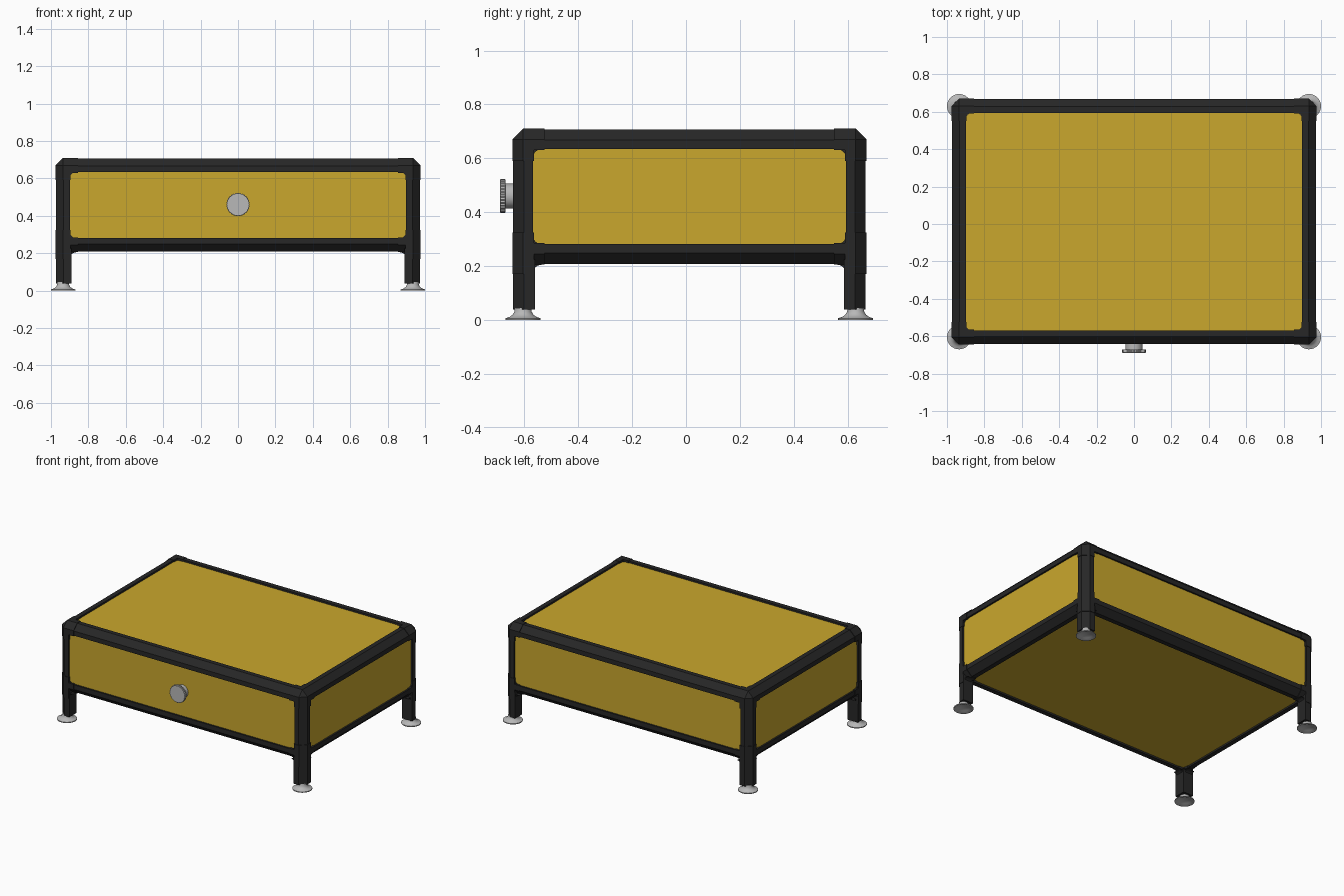
import bpy, bmesh, math
from mathutils import Vector

if "Cube" in bpy.data.objects:
    bpy.data.objects.remove(bpy.data.objects["Cube"])

CENTRE = (0, 0.0125, 0.4575)     # middle of the frame
HALF = (0.975, 0.6575, 0.2525)   # half its size
BAR = 0.076                      # rail thickness
CHAMFER = 0.04
REACH = 0.12                     # connector sleeve length
RECESS = 0.015


def material(name, r, g, b, rough, metal=0.0):
    m = bpy.data.materials.new(name)
    m.use_nodes = True
    m.diffuse_color = (r, g, b, 1)
    node = m.node_tree.nodes["Principled BSDF"]
    node.inputs["Base Color"].default_value = (r, g, b, 1)
    node.inputs["Roughness"].default_value = rough
    node.inputs["Metallic"].default_value = metal
    return m


BLACK = material("black plastic", 0.02, 0.02, 0.02, 0.5)
YELLOW = material("mustard yellow", 0.59, 0.39, 0.026, 0.5)
SILVER = material("silver grey", 0.48, 0.48, 0.48, 0.4)
parts = []


def finish(name, bm, mat):
    bmesh.ops.recalc_face_normals(bm, faces=bm.faces)
    mesh = bpy.data.meshes.new(name)
    bm.to_mesh(mesh)
    bm.free()
    mesh.materials.append(mat)
    ob = bpy.data.objects.new(name, mesh)
    bpy.context.collection.objects.link(ob)
    parts.append(ob)
    return ob


def inward(k, sign, d):
    """Coordinate on axis k, a distance d inside the frame's outer face."""
    return CENTRE[k] + sign * (HALF[k] - d)


def box(name, signs, spans, axes=(), mat=BLACK):
    """Box given by inward distances, chamfered along its outward edges."""
    bm = bmesh.new()
    bmesh.ops.create_cube(bm, size=2)
    chosen = []
    for e in bm.edges:
        a, b = (v.co for v in e.verts)
        d = max(range(3), key=lambda k: abs(a[k] - b[k]))
        if d in axes and all(a[k] * signs[k] > 0 for k in range(3) if k != d):
            chosen.append(e)
    for v in bm.verts:
        for k in range(3):
            ends = sorted(inward(k, signs[k], d) for d in spans[k])
            v.co[k] = ends[v.co[k] > 0]
    if chosen:
        bmesh.ops.bevel(bm, geom=chosen, offset=CHAMFER, segments=1,
                        affect='EDGES', profile=0.5)
    return finish(name, bm, mat)


def fillet(name, signs, u, v, start_v, dir_v, depth, r):
    """Concave web filling the angle between two bars."""
    w = 3 - u - v
    pts = [(0, 0)]
    for i in range(7):
        t = math.pi / 2 * i / 6
        pts.append((r - r * math.sin(t), r - r * math.cos(t)))
    bm = bmesh.new()
    rings = []
    for d in depth:
        ring = []
        for a, b in pts:
            co = Vector((0, 0, 0))
            co[u] = inward(u, signs[u], BAR + a)
            co[v] = inward(v, signs[v], start_v + dir_v * b)
            co[w] = inward(w, signs[w], d)
            ring.append(bm.verts.new(co))
        rings.append(ring)
        bm.faces.new(ring)
    for i in range(len(pts)):
        j = (i + 1) % len(pts)
        bm.faces.new((rings[0][i], rings[0][j], rings[1][j], rings[1][i]))
    finish(name, bm, BLACK)


def lathe(name, profile, sides, place, tilt=0.0, grooves=0.0):
    """Revolve (radius, height) points about z; grooves notch alternate sides."""
    bm = bmesh.new()
    rings = []
    for r, z in profile:
        rings.append([bm.verts.new(((r - grooves * (i % 2)) * math.cos(math.tau * i / sides),
                                    (r - grooves * (i % 2)) * math.sin(math.tau * i / sides), z))
                      for i in range(sides)])
    for lower, upper in zip(rings, rings[1:]):
        for i in range(sides):
            j = (i + 1) % sides
            bm.faces.new((lower[i], lower[j], upper[j], upper[i]))
    bm.faces.new(rings[0])
    bm.faces.new(rings[-1])
    ob = finish(name, bm, SILVER)
    ob.location = place
    ob.rotation_euler.x = tilt


WORDS = ({1: "left", -1: "right"}, {1: "back", -1: "front"}, {1: "top", -1: "bottom"})

# Panels and rails
for k in range(3):
    others = [j for j in range(3) if j != k]
    for s in (1, -1):
        spans = [(BAR - 0.01, 2 * HALF[j] - BAR + 0.01) for j in range(3)]
        spans[k] = (RECESS, RECESS + 0.02)
        box(WORDS[k][s] + "_panel", [s if j == k else 1 for j in range(3)], spans, mat=YELLOW)
        for t in (1, -1):
            signs = [1, 1, 1]
            signs[others[0]], signs[others[1]] = s, t
            spans = [(0.003, BAR)] * 3
            spans[k] = (BAR, 2 * HALF[k] - BAR)
            label = "_".join(WORDS[j][signs[j]] for j in reversed(others))
            box(label + ("_post" if k == 2 else "_rail"), signs, spans, (k,))

# Corner connectors with sleeves and webs
FLOOR = 2 * HALF[2]   # inward distance from the top to the frame's underside
for sx in (1, -1):
    for sy in (1, -1):
        corner = WORDS[1][sy] + "_" + WORDS[0][sx]
        for sz in (1, -1):
            signs = (sx, sy, sz)
            label = WORDS[2][sz] + "_" + corner
            box(label + "_connector", signs, [(0, BAR + 0.004)] * 3,
                (0, 1, 2) if sz > 0 else (2,))
            for k in range(3):
                spans = [(0, BAR + 0.004)] * 3
                spans[k] = (BAR, REACH)
                if k == 2 and sz < 0:
                    spans[k] = (-0.035, REACH)
                box(label + "_sleeve", signs, spans, (k,))
            for u, v in ((0, 1), (0, 2), (1, 2)):
                fillet(label + "_web", signs, u, v, BAR, 1, (0.008, 0.05), 0.034)

        # Legs, their webs and flared feet
        low = (sx, sy, -1)
        box(corner + "_leg", low, ((0.003, 0.084), (0.003, 0.084), (-0.167, 0.02)), (2,))
        for u in (0, 1):
            fillet(corner + "_leg_web", low, u, 2, 0, -1, (0.015, 0.07), 0.034)
        lathe(corner + "_foot",
              [(0.012, 0.014), (0.04, 0.008), (0.058, 0.0), (0.065, 0.0), (0.065, 0.006),
               (0.05, 0.011), (0.039, 0.019), (0.032, 0.03), (0.03, 0.045)], 32,
              (sx * 0.935, 0.0125 + sy * 0.6175, 0))

# Knurled knob on a round stem
lathe("knob_stem", [(0.046, 0), (0.046, 0.05)], 32, (0, -0.622, 0.46), math.pi / 2)
lathe("knob_disc", [(0.06, 0), (0.063, 0.002), (0.063, 0.018), (0.061, 0.02)], 64,
      (0, -0.67, 0.46), math.pi / 2, 0.003)

# Smooth the rounded faces while keeping hard edges
bpy.ops.object.select_all(action='DESELECT')
for ob in parts:
    ob.select_set(True)
bpy.context.view_layer.objects.active = parts[0]
bpy.ops.object.shade_smooth_by_angle(angle=math.radians(30))
